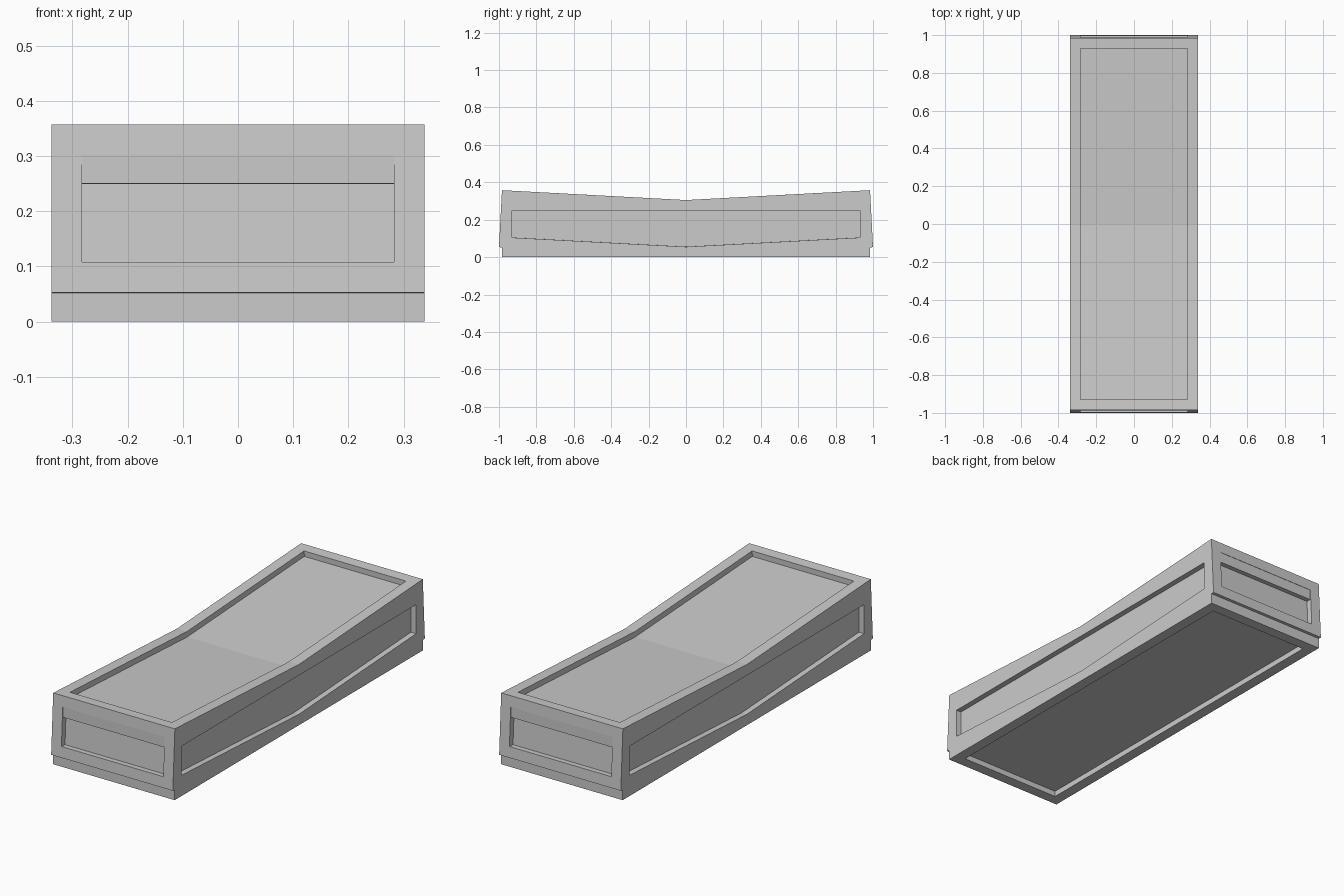
import bpy, bmesh, math
from mathutils import Vector

if "Cube" in bpy.data.objects:
    bpy.data.objects.remove(bpy.data.objects["Cube"])

HALF_W, HEIGHT = 0.338, 0.305   # half width and thickness of each frame
BORDER, DEPTH = 0.055, 0.028    # rim width and panel recess

grey = bpy.data.materials.new("plain grey")
grey.diffuse_color = (0.6, 0.6, 0.6, 1)
grey.use_nodes = True
grey.node_tree.nodes["Principled BSDF"].inputs["Base Color"].default_value = grey.diffuse_color


def panelled_box(name, half_len, angle):
    """Box with a recessed panel on every side, bent upward at y = 0."""
    bm = bmesh.new()
    bmesh.ops.create_cube(bm, size=1)
    for v in bm.verts:
        v.co = Vector((v.co.x * 2 * HALF_W, v.co.y * 2 * half_len,
                       (v.co.z + 0.5) * HEIGHT))
    # centre seam where the box folds
    bmesh.ops.bisect_plane(bm, geom=bm.verts[:] + bm.edges[:] + bm.faces[:],
                           plane_co=(0, 0, 0), plane_no=(0, 1, 0))
    bm.normal_update()
    sides = []
    for axis in range(3):
        for s in (-1, 1):
            n = Vector((0, 0, 0))
            n[axis] = s
            sides.append((n, [f for f in bm.faces if f.normal.dot(n) > 0.9]))
    # recessed panels
    for n, faces in sides:
        for t in (BORDER, 0.0004):
            bmesh.ops.inset_region(bm, faces=faces, thickness=t,
                                   use_boundary=True, use_even_offset=True)
        for v in {v for f in faces for v in f.verts}:
            v.co -= n * DEPTH
    # fold each half upward around the seam
    c, s = math.cos(angle), math.sin(angle)
    for v in bm.verts:
        y, z = v.co.y, v.co.z
        if abs(y) > 1e-4:
            d = math.copysign(1, y)
            v.co.y = d * (abs(y) * c - z * s)
            v.co.z = abs(y) * s + z * c
    bmesh.ops.recalc_face_normals(bm, faces=bm.faces[:])
    me = bpy.data.meshes.new(name)
    bm.to_mesh(me)
    bm.free()
    me.materials.append(grey)
    ob = bpy.data.objects.new(name, me)
    bpy.context.collection.objects.link(ob)
    return ob


# straight lower frame and the upward-bent frame that overlaps it
panelled_box("straight_frame", 0.985, 0.0)
panelled_box("bent_frame", 1.0014, 0.053)
